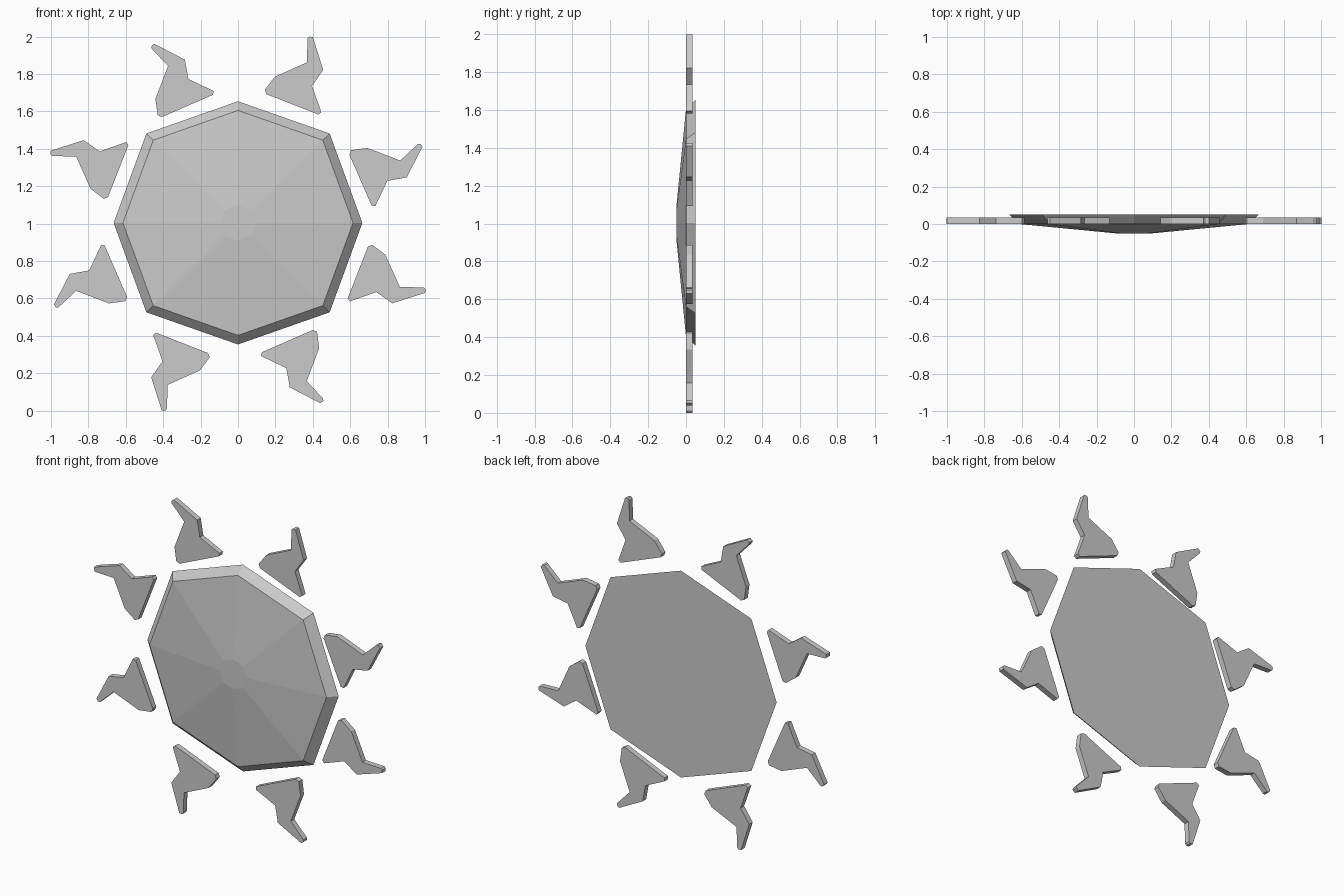
import bpy, bmesh
from math import radians
from mathutils import Matrix, Vector

if "Cube" in bpy.data.objects:
    bpy.data.objects.remove(bpy.data.objects["Cube"])

CENTRE = Vector((0, 0, 1.0))


def make_object(name, bm):
    bmesh.ops.recalc_face_normals(bm, faces=bm.faces[:])
    mesh = bpy.data.meshes.new(name)
    bm.to_mesh(mesh)
    bm.free()
    obj = bpy.data.objects.new(name, mesh)
    bpy.context.collection.objects.link(obj)
    return obj


# Domed octagonal disc: flat back, bevelled rim, shallow front cone with flat centre
octagon = [(0, 0.65), (0.49, 0.478), (0.665, 0), (0.49, -0.478),
           (0, -0.65), (-0.49, -0.478), (-0.665, 0), (-0.49, 0.478)]
bm = bmesh.new()
rings = [[bm.verts.new((x * s, y, 1.004 + z * s)) for x, z in octagon]
         for s, y in ((1, 0.05), (0.925, 0.0), (0.145, -0.05))]
for a, b in zip(rings, rings[1:]):
    for i in range(8):
        j = (i + 1) % 8
        bm.faces.new((a[i], a[j], b[j], b[i]))
bm.faces.new(rings[0])
bm.faces.new(rings[-1])
make_object("disc", bm)

# Bent sun rays: one flat profile turned in 45 degree steps with small offsets
profile = [(0.152, 1.692), (0.143, 1.715), (0.196, 1.785), (0.368, 1.862),
           (0.372, 1.99), (0.38, 2.0), (0.40, 1.998), (0.456, 1.822),
           (0.396, 1.736), (0.446, 1.595), (0.43, 1.583)]
offsets = [(0, 0), (-0.025, -0.027), (-0.003, -0.01), (0.004, -0.01),
           (-0.008, 0), (0.018, 0.028), (0.003, 0.03), (-0.002, -0.012)]
for k, (dx, dz) in enumerate(offsets):
    bm = bmesh.new()
    face = bm.faces.new([bm.verts.new((x, 0, z)) for x, z in profile])
    extruded = bmesh.ops.extrude_face_region(bm, geom=[face], use_keep_orig=True)
    moved = [v for v in extruded["geom"] if isinstance(v, bmesh.types.BMVert)]
    bmesh.ops.translate(bm, verts=moved, vec=(0, 0.035, 0))
    bmesh.ops.rotate(bm, verts=bm.verts[:], cent=CENTRE,
                     matrix=Matrix.Rotation(radians(-45 * k), 3, 'Y'))
    bmesh.ops.translate(bm, verts=bm.verts[:], vec=(dx, 0, dz))
    make_object(f"ray_{k + 1}", bm)
